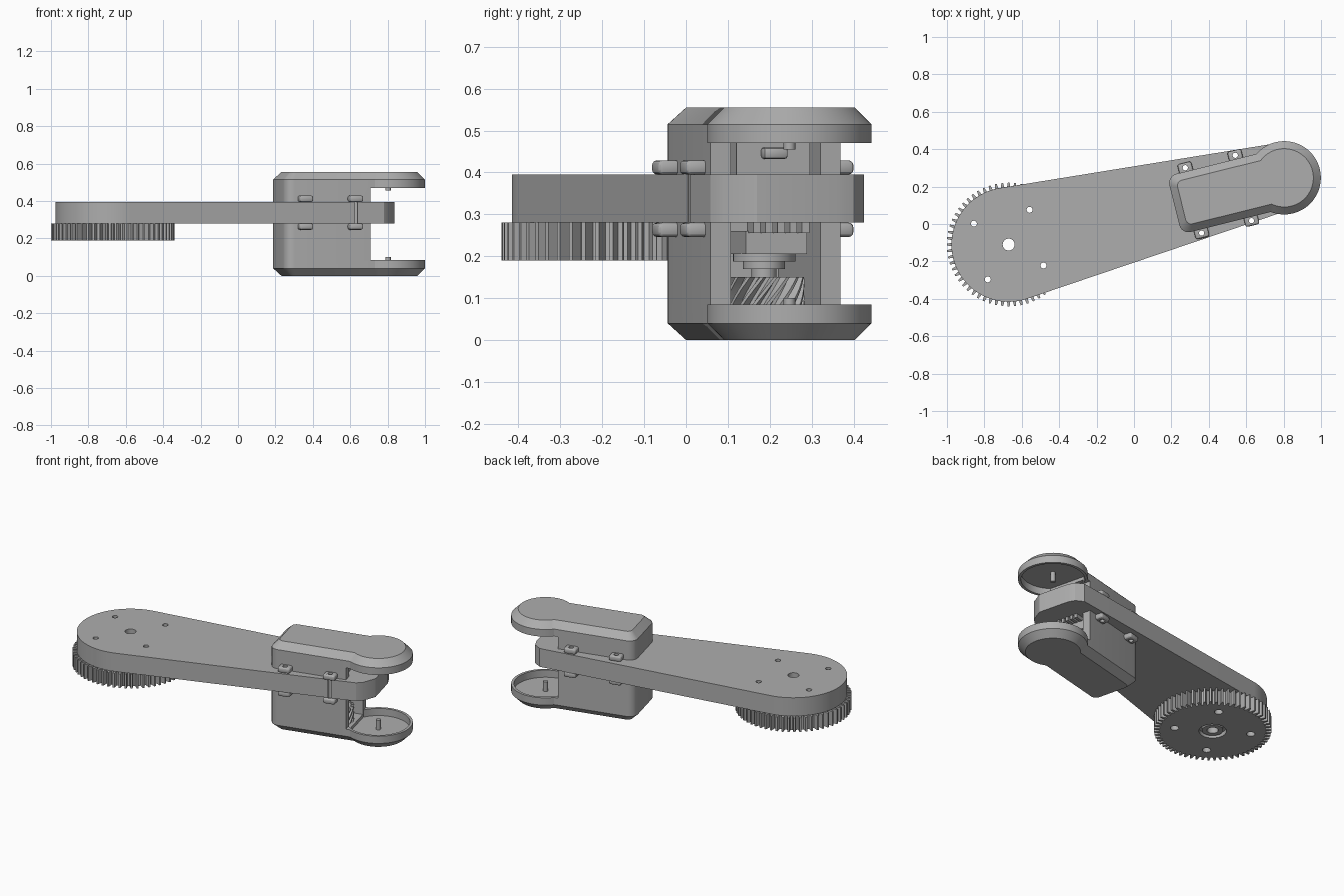
import bpy, bmesh
from math import sin, cos, pi, asin, acos, radians
from mathutils import Matrix

cube = bpy.data.objects.get("Cube")
if cube:
    bpy.data.objects.remove(cube)

grey = bpy.data.materials.new("mid grey")
grey.use_nodes = True
grey.diffuse_color = (0.42, 0.42, 0.42, 1)
grey.node_tree.nodes["Principled BSDF"].inputs["Base Color"].default_value = (0.42, 0.42, 0.42, 1)

# Local frames: the case lies along a tilted axis, the drive gear has its own centre
CASE = Matrix.Translation((0.803, 0.247, 0)) @ Matrix.Rotation(radians(14), 4, 'Z')
HUB = Matrix.Translation((-0.67, -0.11, 0))
WORLD = Matrix.Identity(4)
HEIGHT = 0.555


def loft(name, layers, frame=WORLD):
    """Solid through (outline, z) layers with equal point counts."""
    bm = bmesh.new()
    rings = [[bm.verts.new(frame @ Matrix.Translation((x, y, z)).translation)
              for x, y in pts] for pts, z in layers]
    n = len(rings[0])
    for a, b in zip(rings, rings[1:]):
        for i in range(n):
            j = (i + 1) % n
            bm.faces.new((a[i], a[j], b[j], b[i]))
    bm.faces.new(rings[0][::-1])
    bm.faces.new(rings[-1])
    bmesh.ops.recalc_face_normals(bm, faces=bm.faces)
    me = bpy.data.meshes.new(name)
    bm.to_mesh(me)
    bm.free()
    me.materials.append(grey)
    ob = bpy.data.objects.new(name, me)
    bpy.context.collection.objects.link(ob)
    return ob


def prism(name, pts, z0, z1, frame=WORLD):
    return loft(name, [(pts, z0), (pts, z1)], frame)


def arc(cx, cy, r, a0, a1, n):
    return [(cx + r * cos(a0 + (a1 - a0) * i / n), cy + r * sin(a0 + (a1 - a0) * i / n))
            for i in range(n + 1)]


def circle(cx, cy, r, n=32):
    return arc(cx, cy, r, 0, 2 * pi, n)[:-1]


def box(u0, u1, v0, v1):
    return [(u0, v0), (u1, v0), (u1, v1), (u0, v1)]


def apply(ob, mod):
    bpy.context.view_layer.objects.active = ob
    bpy.ops.object.modifier_apply(modifier=mod.name)


def cut(ob, cutters):
    for c in cutters:
        mod = ob.modifiers.new("cut", 'BOOLEAN')
        mod.operation, mod.solver, mod.object = 'DIFFERENCE', 'EXACT', c
        apply(ob, mod)
        bpy.data.objects.remove(c)


def hole(x, y, r, z0, z1, frame=WORLD):
    return prism("cutter", circle(x, y, r, 24), z0, z1, frame)


def gear_outline(teeth, root, tip):
    pts = []
    for i in range(teeth):
        for f, r in ((-0.32, root), (-0.14, tip), (0.14, tip), (0.32, root)):
            a = pi + 2 * pi * (i + f) / teeth
            pts.append((r * cos(a), r * sin(a)))
    return pts


bolts = [(0.217 * cos(radians(a)), 0.217 * sin(radians(a))) for a in (59, 149, 239, 329)]
screws = [(u, v) for u in (-0.5, -0.225) for v in (-0.18, 0.18)]

# Tapered arm: rounded at the gear end, chamfered at the case end
arm = prism("arm", arc(-0.67, -0.11, 0.306, radians(99.5), radians(288.5), 64) + [
    (0.78, 0.058), (0.81, 0.09), (0.838, 0.17), (0.79, 0.36), (0.768, 0.4), (0.72, 0.425)],
    0.28, 0.395)
cut(arm, [hole(0, 0, 0.032, 0.2, 0.5, HUB)]
    + [hole(x, y, 0.016, 0.2, 0.5, HUB) for x, y in bolts]
    + [hole(u, v, 0.014, 0.2, 0.5, CASE) for u, v in screws])

# Drive gear under the arm, with recessed hub and bolt pockets
gear = prism("drive_gear", gear_outline(60, 0.298, 0.331), 0.19, 0.28, HUB)
cut(gear, [hole(0, 0, 0.032, 0.1, 0.4, HUB), hole(0, 0, 0.078, 0.1, 0.215, HUB)]
    + [hole(x, y, 0.016, 0.1, 0.4, HUB) for x, y in bolts]
    + [hole(x, y, 0.024, 0.1, 0.22, HUB) for x, y in bolts])

# Bearing in the hub recess
bearing = prism("hub_bearing", circle(0, 0, 0.06), 0.195, 0.216, HUB)
cut(bearing, [hole(0, 0, 0.032, 0.1, 0.3, HUB)])


def keyhole(d):
    """Case outline inset by d: rounded box joined to a round nose."""
    w, r, c, end = 0.16 - d, 0.196 - d, 0.05 - d / 2, -0.605 + d
    a = pi - asin(w / r)
    return (arc(0, 0, r, -a, a, 48)
            + arc(end + c, w - c, c, pi / 2, pi, 6)
            + arc(end + c, c - w, c, pi, 1.5 * pi, 6))


# Motor case: chamfered shell, open between the two round nose plates
BACK = -0.137
case = loft("motor_case", [(keyhole(0.04), 0), (keyhole(0), 0.04),
                           (keyhole(0), HEIGHT - 0.04), (keyhole(0.04), HEIGHT)], CASE)
half = acos(BACK / 0.18)
dish = arc(0, 0, 0.18, -half, half, 40)
cut(case, [prism("cutter", box(BACK, 0.4, -0.4, 0.4), 0.085, HEIGHT - 0.085, CASE),
           prism("cutter", box(-0.55, BACK + 0.02, -0.11, 0.11), 0.06, HEIGHT - 0.06, CASE),
           prism("cutter", dish, 0.04, 0.1, CASE),
           prism("cutter", dish, HEIGHT - 0.1, HEIGHT - 0.04, CASE)])

# Pivot pins in the nose plates
for name, z0, z1 in (("lower_pin", 0.035, 0.1), ("upper_pin", HEIGHT - 0.1, HEIGHT - 0.035)):
    prism(name, circle(0, 0, 0.014, 20), z0, z1, CASE)

# Screw tabs clamping the case above and below the arm
for u, v in screws:
    side = 1 if v > 0 else -1
    for name, z0, z1 in (("lower_tab", 0.246, 0.28), ("upper_tab", 0.395, 0.429)):
        tab = prism(name, box(u - 0.038, u + 0.038, *sorted((side * 0.14, side * 0.207))),
                    z0, z1, CASE)
        mod = tab.modifiers.new("round", 'BEVEL')
        mod.width, mod.segments = 0.012, 3
        apply(tab, mod)
        cut(tab, [hole(u, v, 0.014, 0.2, 0.5, CASE)])

# Motor, stepped shaft and helical pinion inside the case
AXIS = -0.25
prism("motor_upper", box(-0.45, -0.16, -0.09, 0.09), 0.395, 0.5, CASE)
prism("motor_lower", box(-0.4, -0.17, -0.065, 0.085), 0.205, 0.26, CASE)
for i in range(5):
    v = -0.05 + i * 0.03
    prism("motor_rib", box(-0.18, -0.12, v - 0.009, v + 0.009), 0.256, 0.281, CASE)
for r, z0, z1 in ((0.075, 0.187, 0.206), (0.05, 0.17, 0.188), (0.03, 0.15, 0.171)):
    prism("shaft_step", circle(AXIS, 0, r), z0, z1, CASE)
PINION = CASE @ Matrix.Translation((AXIS, 0, 0))
layers = []
for i in range(7):
    t = 0.75 * i / 6
    layers.append(([(x * cos(t) - y * sin(t), x * sin(t) + y * cos(t))
                    for x, y in gear_outline(18, 0.076, 0.096)], 0.06 + 0.09 * i / 6))
loft("helical_pinion", layers, PINION)
clip = prism("cable_clip", box(-0.17, -0.13, -0.03, 0.03), 0.432, 0.46, CASE)
mod = clip.modifiers.new("round", 'BEVEL')
mod.width, mod.segments = 0.008, 2
apply(clip, mod)

# Smooth the curved walls, keep edges sharp
for ob in bpy.context.scene.objects:
    ob.select_set(ob.type == 'MESH')
bpy.context.view_layer.objects.active = arm
bpy.ops.object.shade_smooth_by_angle(angle=radians(25))
